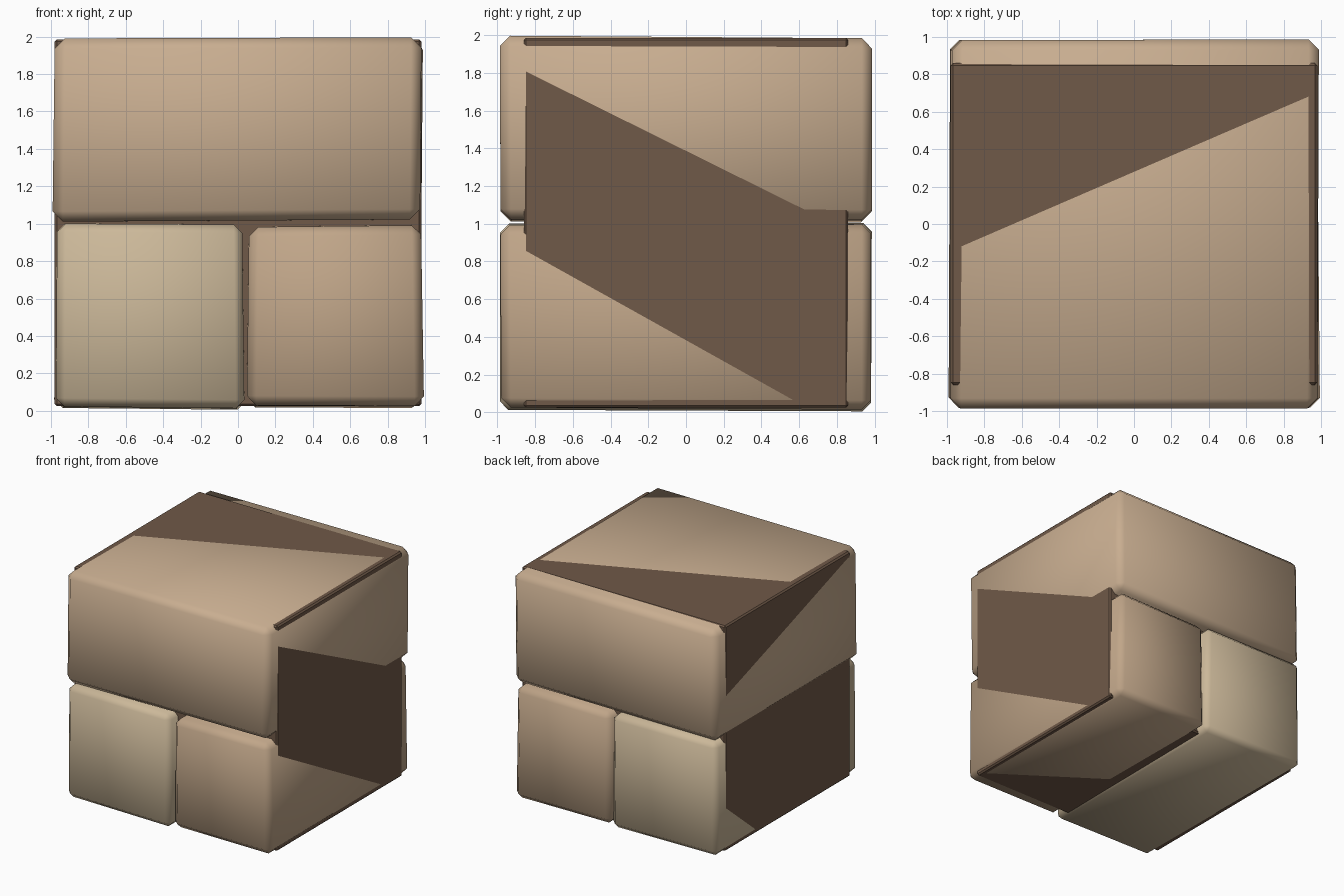
import bpy, bmesh
from mathutils import Vector

if "Cube" in bpy.data.objects:
    bpy.data.objects.remove(bpy.data.objects["Cube"])


def material(name, rgb):
    m = bpy.data.materials.new(name)
    m.diffuse_color = (*rgb, 1)
    m.use_nodes = True
    m.node_tree.nodes["Principled BSDF"].inputs["Base Color"].default_value = m.diffuse_color
    return m


def block(name, sides, bevel, mat, segments=1):
    """Box with six slightly tilted sides. Each side: (outward position, tilt, tilt)
    with tilts along the two other axes in x, y, z order."""
    bm = bmesh.new()
    bmesh.ops.create_cube(bm, size=2)
    for v in bm.verts:
        sign = [1 if c > 0 else -1 for c in v.co]
        co = []
        for axis in range(3):
            p, t1, t2 = sides[axis * 2 + (sign[axis] > 0)]
            a, b = [sign[i] for i in range(3) if i != axis]
            co.append(sign[axis] * (p + t1 * a + t2 * b))
        v.co = Vector(co)
    bmesh.ops.bevel(bm, geom=bm.edges[:], offset=bevel, segments=segments,
                    profile=0.5, affect='EDGES')
    bmesh.ops.recalc_face_normals(bm, faces=bm.faces[:])
    me = bpy.data.meshes.new(name)
    bm.to_mesh(me)
    bm.free()
    for p in me.polygons:
        p.use_smooth = True
    me.materials.append(mat)
    ob = bpy.data.objects.new(name, me)
    bpy.context.collection.objects.link(ob)
    return ob


tan = material("tan_stone", (0.58, 0.42, 0.28))
rose = material("rose_stone", (0.53, 0.38, 0.25))
cream = material("cream_stone", (0.60, 0.48, 0.32))
brown = material("mortar", (0.16, 0.10, 0.065))

# Side order: -x, +x, -y, +y, -z, +z
# Long upper stone
block("upper_stone", [
    (0.982, -0.004, -0.006), (0.981, 0.004, 0.004),
    (0.985, 0, 0.002), (0.985, 0.002, 0),
    (-1.015, -0.006, 0.002), (1.987, 0.003, -0.007)], 0.055, tan)

# Two lower stones
block("lower_left_stone", [
    (0.975, 0.005, -0.003), (0.032, 0.004, -0.006),
    (0.985, 0.002, 0), (0.983, 0, 0.002),
    (-0.014, 0.005, 0.004), (1.0, -0.003, 0.002)], 0.045, cream)
block("lower_right_stone", [
    (-0.05, 0.003, -0.006), (0.978, -0.009, -0.008),
    (0.982, 0, 0.003), (0.98, 0.002, 0),
    (-0.022, 0.002, 0.006), (0.99, 0.005, 0.003)], 0.05, rose)

# Mortar core that shows through the tilted stone faces
core = block("mortar_core", [
    (0.98, 0, 0), (0.98, 0, 0), (0.86, 0, 0), (0.86, 0, 0),
    (-0.025, 0, 0), (1.985, 0, 0)], 0.012, brown)
bpy.context.view_layer.objects.active = core
core.select_set(True)
bpy.ops.object.shade_smooth_by_angle()
